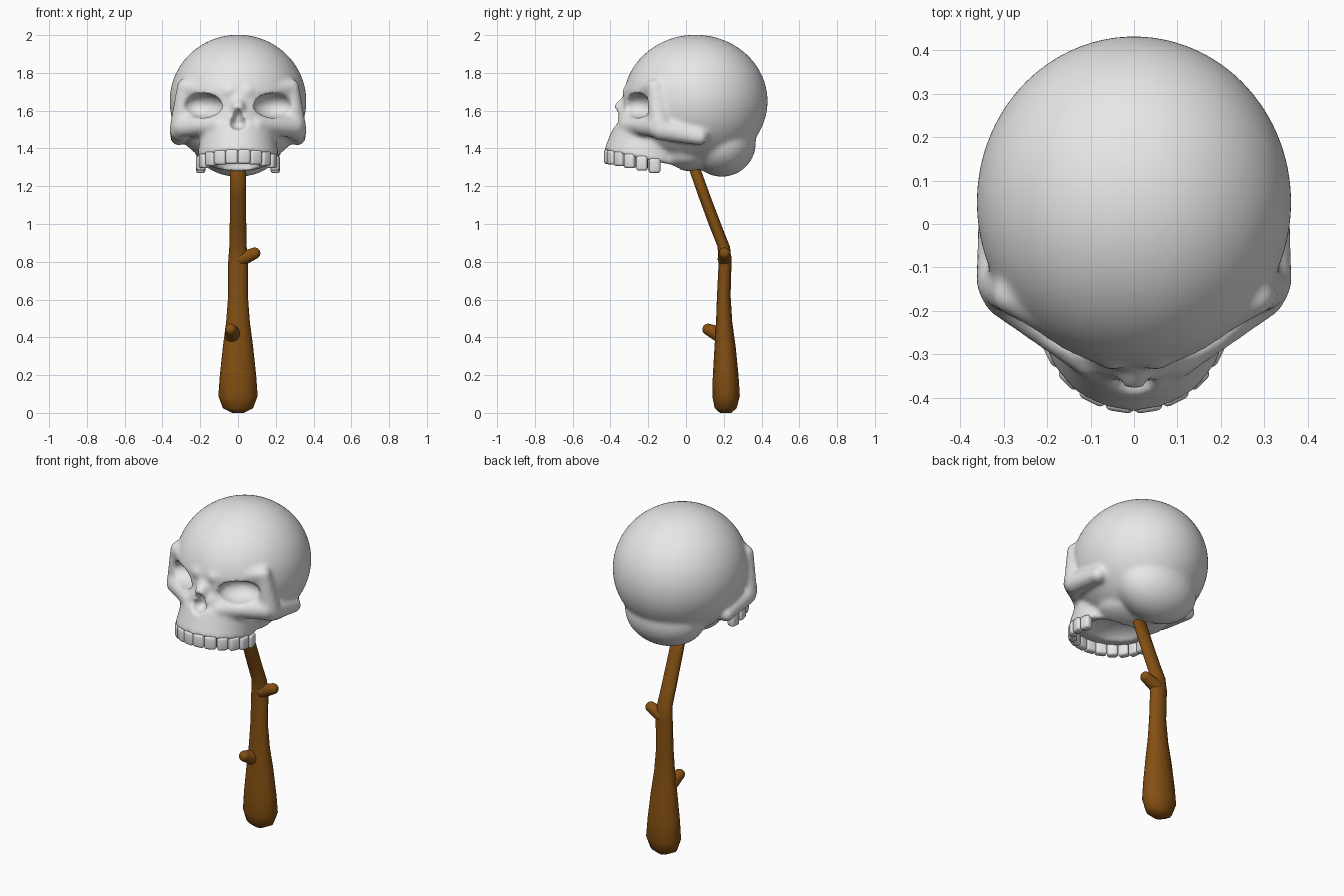
import bpy
import bmesh
import math
from mathutils import Vector, Matrix

cube = bpy.data.objects.get("Cube")
if cube:
    bpy.data.objects.remove(cube, do_unlink=True)


def material(name, rgb):
    m = bpy.data.materials.new(name)
    m.use_nodes = True
    m.diffuse_color = (*rgb, 1)
    bsdf = next(n for n in m.node_tree.nodes if n.type == 'BSDF_PRINCIPLED')
    bsdf.inputs["Base Color"].default_value = (*rgb, 1)
    bsdf.inputs["Roughness"].default_value = 0.8
    return m


BONE = material("bone_grey", (0.8, 0.8, 0.8))
WOOD = material("brown_wood", (0.23, 0.078, 0.006))


def finish(bm, name, mat):
    bmesh.ops.recalc_face_normals(bm, faces=bm.faces)
    for f in bm.faces:
        f.smooth = True
    mesh = bpy.data.meshes.new(name)
    bm.to_mesh(mesh)
    bm.free()
    mesh.materials.append(mat)
    ob = bpy.data.objects.new(name, mesh)
    bpy.context.scene.collection.objects.link(ob)
    return ob


def blob(bm, centre, radii, turn=0, detail=4):
    mat = (Matrix.Translation(centre) @ Matrix.Rotation(turn, 4, 'Z')
           @ Matrix.Diagonal((*radii, 1)))
    bmesh.ops.create_icosphere(bm, subdivisions=detail, radius=1, matrix=mat)


def ridge(bm, a, b, ra, rb, steps=6, sides=(1,)):
    """Row of overlapping balls between two points, optionally mirrored."""
    for i in range(steps):
        t = i / (steps - 1)
        p = Vector(a).lerp(Vector(b), t)
        r = ra + (rb - ra) * t
        for s in sides:
            blob(bm, (p.x * s, p.y, p.z), (r, r, r), detail=3)


# Skull masses
BOTH = (1, -1)
bm = bmesh.new()
blob(bm, (0, 0.05, 1.65), (0.362, 0.382, 0.352), detail=5)      # cranium
blob(bm, (0, 0.19, 1.43), (0.24, 0.18, 0.18))                   # back of the head
blob(bm, (0, -0.08, 1.56), (0.30, 0.22, 0.16))                  # face core
blob(bm, (0, 0.0, 1.365), (0.21, 0.17, 0.085))                  # skull base
blob(bm, (0, -0.28, 1.54), (0.12, 0.09, 0.10))                  # nose surround
ridge(bm, (0, -0.27, 1.68), (0, -0.348, 1.615), 0.04, 0.036)    # nose bridge
ridge(bm, (0.05, -0.295, 1.70), (0.28, -0.165, 1.725), 0.043, 0.045, 8, BOTH)  # brow
ridge(bm, (0.28, -0.165, 1.725), (0.30, -0.14, 1.53), 0.045, 0.06, 7, BOTH)    # outer rim
ridge(bm, (0.10, -0.31, 1.525), (0.29, -0.16, 1.515), 0.045, 0.06, 8, BOTH)    # cheekbone
ridge(bm, (0.305, -0.13, 1.50), (0.315, 0.07, 1.46), 0.06, 0.045, 7, BOTH)     # cheek arch

# Upper jaw: a tapered arch that dips toward the back
jaw = (Matrix.Translation((0, -0.2, 1.415)) @ Matrix.Rotation(-0.2, 4, 'X')
       @ Matrix.Diagonal((1, 1.03, 1, 1)))
bmesh.ops.create_cone(bm, cap_ends=True, segments=48, radius1=0.218,
                      radius2=0.195, depth=0.15, matrix=jaw)
skull = finish(bm, "skull", BONE)


def remesh(ob, size):
    m = ob.modifiers.new("Remesh", 'REMESH')
    m.mode = 'VOXEL'
    m.voxel_size = size
    m.use_smooth_shade = True


remesh(skull, 0.012)

# Hollows carved into the skull
turn = math.radians(35)
hollows = [
    ("left_socket_cutter", (0.185, -0.255, 1.627), (0.115, 0.09, 0.066), turn),
    ("right_socket_cutter", (-0.185, -0.255, 1.627), (0.115, 0.09, 0.066), -turn),
    ("nose_cutter", (0, -0.385, 1.535), (0.045, 0.07, 0.038), 0),
    ("nose_top_cutter", (0, -0.385, 1.562), (0.028, 0.07, 0.05), 0),
    ("mouth_cutter", (0, -0.19, 1.31), (0.155, 0.18, 0.09), 0),
]
for name, centre, radii, angle in hollows:
    bm = bmesh.new()
    blob(bm, centre, radii, angle)
    cutter = finish(bm, name, BONE)
    cutter.hide_render = True
    cutter.display_type = 'WIRE'
    cut = skull.modifiers.new(name, 'BOOLEAN')
    cut.operation = 'DIFFERENCE'
    cut.solver = 'EXACT'
    cut.object = cutter

remesh(skull, 0.011)
soft = skull.modifiers.new("Smooth", 'SMOOTH')
soft.factor = 0.5
soft.iterations = 7

# Teeth along the jaw arch
bm = bmesh.new()
for i in range(6):
    for s in BOTH:
        t = math.radians(9 + 18 * i) * s
        x, y = 0.2 * math.sin(t), -0.2 - 0.212 * math.cos(t)
        z = 1.357 - 0.2 * (y + 0.41)
        width = 0.066 if i < 2 else 0.06
        place = (Matrix.Translation((x, y, z)) @ Matrix.Rotation(t, 4, 'Z')
                 @ Matrix.Diagonal((width, 0.046, 0.078, 1)))
        bmesh.ops.create_cube(bm, size=1, matrix=place)
teeth = finish(bm, "teeth", BONE)
bevel = teeth.modifiers.new("Bevel", 'BEVEL')
bevel.width = 0.014
bevel.segments = 3

# Stick: elliptical rings (y, z, half width, half depth)
rings = [
    (0.21, 0.0, 0.03, 0.03), (0.21, 0.025, 0.08, 0.058), (0.212, 0.09, 0.104, 0.073),
    (0.21, 0.2, 0.096, 0.068), (0.207, 0.35, 0.08, 0.056), (0.202, 0.48, 0.063, 0.043),
    (0.2, 0.62, 0.052, 0.036), (0.207, 0.8, 0.052, 0.034), (0.2, 0.88, 0.046, 0.033),
    (0.16, 0.98, 0.044, 0.033), (0.1, 1.14, 0.042, 0.032), (0.0, 1.42, 0.04, 0.03),
]
SIDES = 12
bm = bmesh.new()
loops = []
for y, z, rx, ry in rings:
    angles = [2 * math.pi * k / SIDES for k in range(SIDES)]
    loops.append([bm.verts.new((rx * math.cos(a), y + ry * math.sin(a), z)) for a in angles])
for low, high in zip(loops, loops[1:]):
    for k in range(SIDES):
        n = (k + 1) % SIDES
        bm.faces.new((low[k], low[n], high[n], high[k]))
bm.faces.new(loops[0][::-1])
bm.faces.new(loops[-1])
finish(bm, "stick", WOOD)

# Twig stubs on the stick
stubs = [
    ("upper_knob", (0.02, 0.205, 0.815), (0.088, 0.205, 0.845), 0.038, 0.031),
    ("lower_knob", (-0.025, 0.19, 0.41), (-0.038, 0.117, 0.442), 0.045, 0.031),
]
for name, a, b, ra, rb in stubs:
    bm = bmesh.new()
    ridge(bm, a, b, ra, rb)
    knob = finish(bm, name, WOOD)
    remesh(knob, 0.006)
